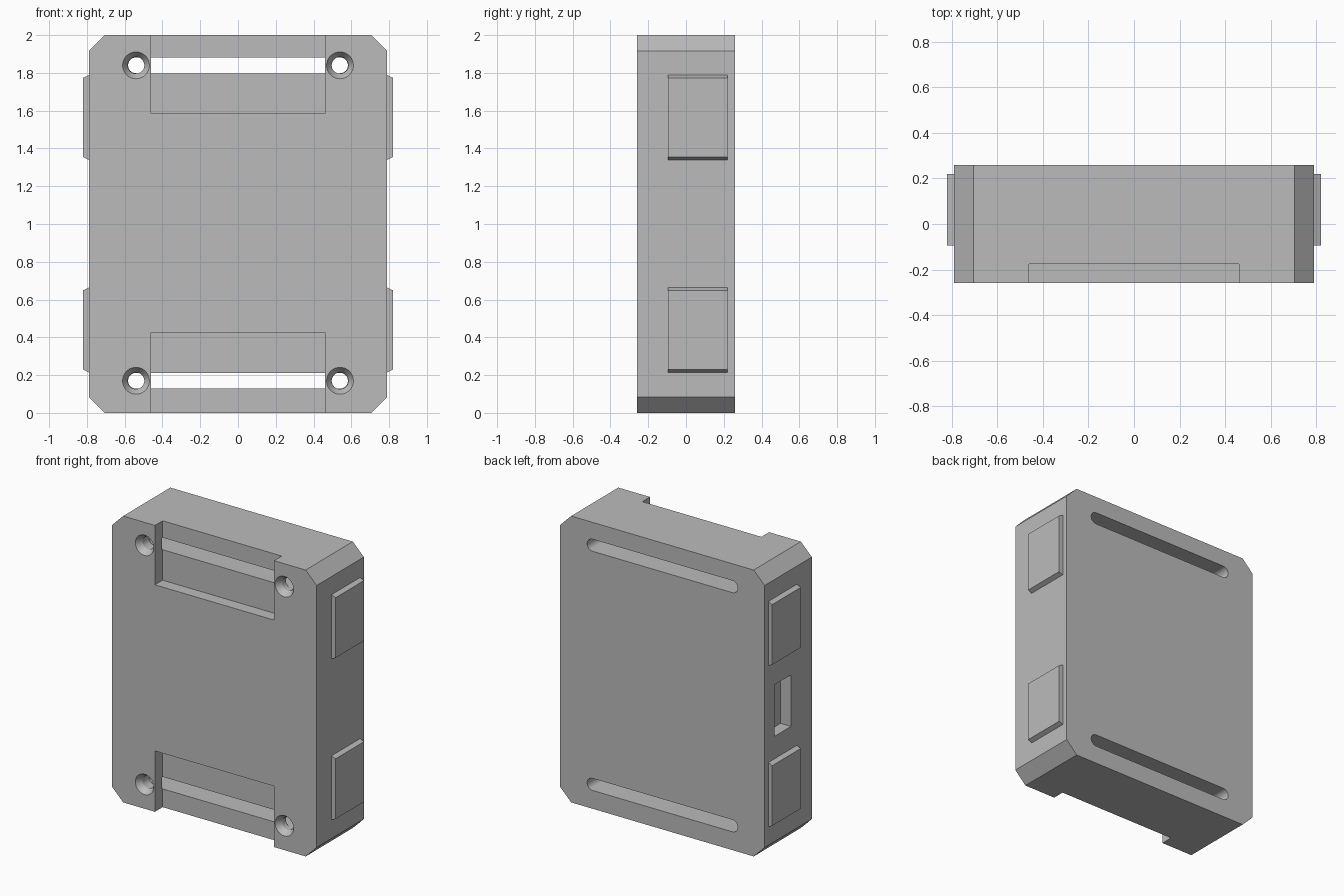
import bpy, bmesh, math

if "Cube" in bpy.data.objects:
    bpy.data.objects.remove(bpy.data.objects["Cube"])

grey = bpy.data.materials.new("mid_grey")
grey.use_nodes = True
colour = (0.5, 0.5, 0.5, 1)
grey.diffuse_color = colour
grey.node_tree.nodes["Principled BSDF"].inputs["Base Color"].default_value = colour


def loft(name, rings):
    """Closed solid through a list of equally long point rings."""
    bm = bmesh.new()
    loops = [[bm.verts.new(p) for p in ring] for ring in rings]
    for a, b in zip(loops, loops[1:]):
        for i in range(len(a)):
            j = (i + 1) % len(a)
            bm.faces.new((a[i], a[j], b[j], b[i]))
    bm.faces.new(loops[0])
    bm.faces.new(loops[-1])
    bmesh.ops.recalc_face_normals(bm, faces=bm.faces)
    mesh = bpy.data.meshes.new(name)
    bm.to_mesh(mesh)
    bm.free()
    mesh.materials.append(grey)
    obj = bpy.data.objects.new(name, mesh)
    bpy.context.collection.objects.link(obj)
    return obj


def extrude_y(name, outline, y0, y1):
    return loft(name, [[(x, y, z) for x, z in outline] for y in (y0, y1)])


def box(name, x, y, z):
    outline = [(x[0], z[0]), (x[1], z[0]), (x[1], z[1]), (x[0], z[1])]
    return extrude_y(name, outline, *y)


def arc(cx, cz, r, start, end, n):
    angles = [math.radians(start + (end - start) * i / n) for i in range(n + 1)]
    return [(cx + r * math.cos(a), cz + r * math.sin(a)) for a in angles]


# Case with chamfered corners
W, C, D = 0.79, 0.085, 0.26
corners = [(W, C), (W, 2 - C), (W - C, 2), (-W + C, 2),
           (-W, 2 - C), (-W, C), (-W + C, 0), (W - C, 0)]
case = extrude_y("case", corners, -D, D)

# Front pockets, through slots and countersunk screw holes
cutters = []
for label, z, pocket in (("upper", 1.84, (1.585, 2.1)), ("lower", 0.17, (-0.1, 0.425))):
    cutters.append(box(label + "_pocket_cutter", (-0.46, 0.46), (-0.35, -0.175), pocket))
    stadium = arc(0.54, z, 0.042, -90, 90, 12) + arc(-0.54, z, 0.042, 90, 270, 12)
    cutters.append(extrude_y(label + "_slot_cutter", stadium, -0.18, 0.35))
    for x in (-0.54, 0.54):
        profile = [(0.078, -0.27), (0.044, -0.22), (0.044, -0.15)]
        rings = [[(px, y, pz) for px, pz in arc(x, z, r, 0, 360, 32)[:-1]]
                 for r, y in profile]
        cutters.append(loft(label + "_screw_cutter", rings))

# Side port
cutters.append(box("port_cutter", (-0.9, -W + 0.08), (-0.03, 0.15), (0.82, 1.18)))

bpy.context.view_layer.objects.active = case
for cutter in cutters:
    cutter.hide_render = True
    mod = case.modifiers.new("cut", "BOOLEAN")
    mod.operation = "DIFFERENCE"
    mod.solver = "EXACT"
    mod.object = cutter
    bpy.ops.object.modifier_apply(modifier=mod.name)
for cutter in cutters:
    bpy.data.objects.remove(cutter)

# Side pads, bevelled at top and bottom
for side, s in (("left", 1), ("right", -1)):
    for label, z0, z1 in (("upper", 1.34, 1.788), ("lower", 0.215, 0.663)):
        outline = [(s * (W - 0.02), z0), (s * W, z0), (s * 0.82, z0 + 0.014),
                   (s * 0.82, z1 - 0.014), (s * W, z1), (s * (W - 0.02), z1)]
        extrude_y(f"{side}_{label}_pad", outline, -0.095, 0.22)

# Smooth the round holes, keep edges sharp
bpy.ops.object.select_all(action="DESELECT")
case.select_set(True)
bpy.ops.object.shade_smooth_by_angle(angle=math.radians(30))
